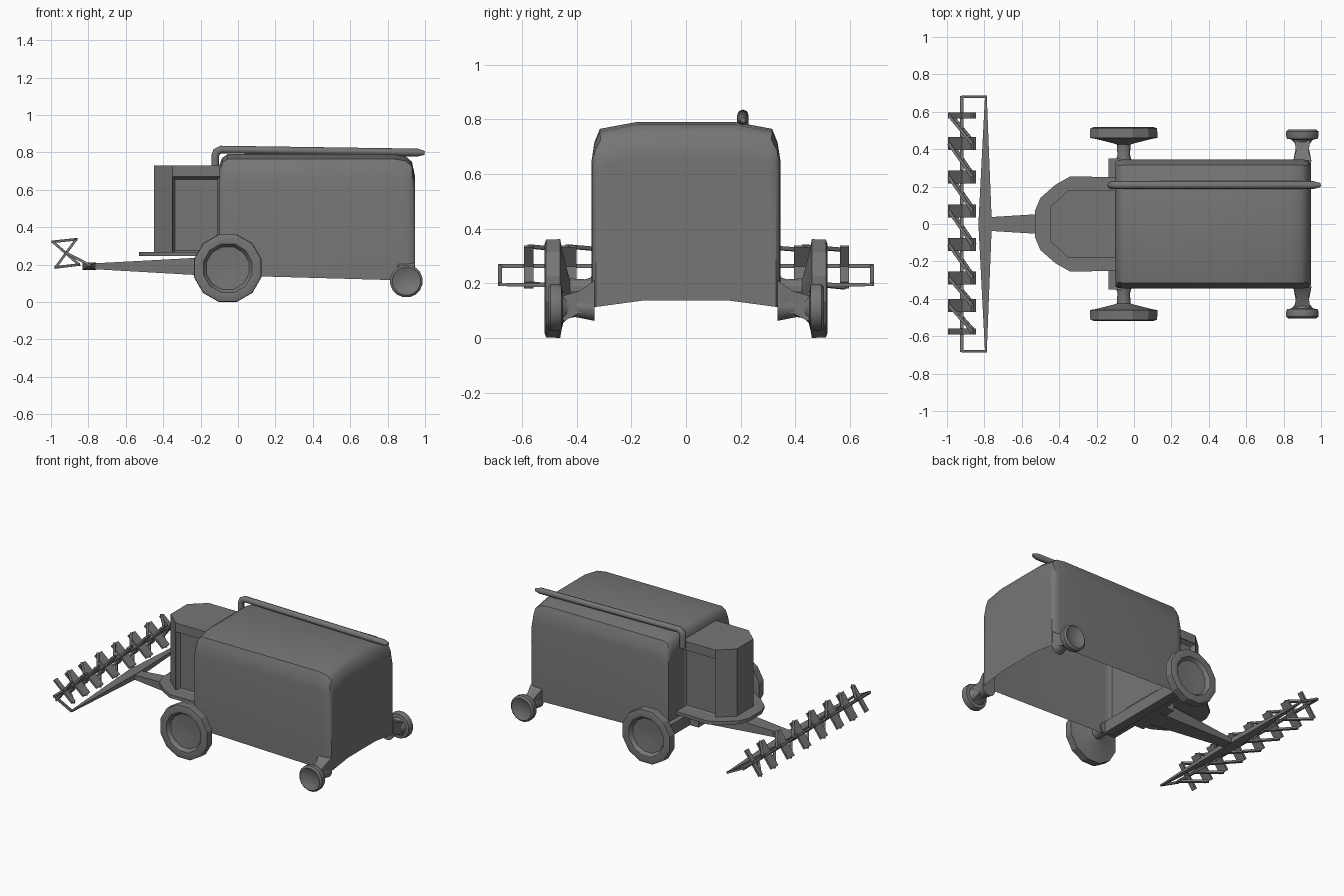
import bpy, bmesh, math
from mathutils import Vector, Matrix

cube = bpy.data.objects.get("Cube")
if cube:
    bpy.data.objects.remove(cube, do_unlink=True)

grey = bpy.data.materials.new("plain_grey")
grey.use_nodes = True
colour = (0.18, 0.18, 0.18, 1)
grey.diffuse_color = colour
grey.node_tree.nodes["Principled BSDF"].inputs["Base Color"].default_value = colour


def finish(name, bm, smooth=None):
    """Turn a bmesh into a named object, optionally smooth below an angle."""
    bmesh.ops.recalc_face_normals(bm, faces=bm.faces)
    mesh = bpy.data.meshes.new(name)
    bm.to_mesh(mesh)
    bm.free()
    mesh.materials.append(grey)
    ob = bpy.data.objects.new(name, mesh)
    bpy.context.collection.objects.link(ob)
    if smooth:
        bpy.ops.object.select_all(action='DESELECT')
        ob.select_set(True)
        bpy.context.view_layer.objects.active = ob
        bpy.ops.object.shade_smooth_by_angle(angle=math.radians(smooth))


def loft(rings):
    """Skin closed rings of equal length and cap both ends."""
    bm = bmesh.new()
    loops = [[bm.verts.new(p) for p in ring] for ring in rings]
    n = len(loops[0])
    for a, b in zip(loops, loops[1:]):
        for i in range(n):
            j = (i + 1) % n
            bm.faces.new((a[i], a[j], b[j], b[i]))
    bm.faces.new(loops[0])
    bm.faces.new(loops[-1])
    bmesh.ops.recalc_face_normals(bm, faces=bm.faces)
    return bm


def mirrored(half):
    """Complete a half outline of (a, y) pairs across y = 0."""
    return half + [(a, -y) for a, y in reversed(half)]


def lathe_y(profile, x, z, sides, sign):
    """Lathe (y, radius) pairs around an axis along y."""
    rings = []
    for y, r in profile:
        angles = [2 * math.pi * (k + 0.5) / sides for k in range(sides)]
        rings.append([(x + r * math.cos(t), sign * y, z + r * math.sin(t)) for t in angles])
    return loft(rings)


def bar(bm, a, b, wide, thick):
    """Add a box from a to b, wide along y where possible."""
    a, b = Vector(a), Vector(b)
    d = (b - a).normalized()
    side = Vector((0, 1, 0)) if abs(d.y) < 0.95 else Vector((1, 0, 0))
    up = d.cross(side).normalized()
    side = up.cross(d).normalized()
    rot = Matrix((d, side, up)).transposed().to_4x4()
    size = Matrix.Diagonal(((b - a).length, wide, thick, 1))
    bmesh.ops.create_cube(bm, size=1, matrix=Matrix.Translation((a + b) / 2) @ rot @ size)


# Rounded main body: sections along x as (x, roof drop, side inset)
def body_ring(x, drop, inset):
    low = 0.143 - 0.028 * (x + 0.1)
    half = [(0.138, 0.15), (low, 0.345 - inset), (0.65 - drop * 0.4, 0.345 - inset),
            (0.715 - drop * 0.7, 0.335 - inset), (0.765 - drop, 0.315 - inset),
            (0.79 - drop, 0.18)]
    return [(x, y, z) for z, y in mirrored(half)]


sections = [(-0.1, 0.06, 0.012), (-0.085, 0.02, 0.003), (-0.055, 0, 0), (0.83, 0, 0),
            (0.895, 0.01, 0), (0.93, 0.04, 0.003), (0.945, 0.11, 0.015)]
bm = loft([body_ring(*s) for s in sections])
# The hull is an open shell underneath
floor = [f for f in bm.faces if f.normal.z < -0.9 and f.calc_center_median().z < 0.2]
bmesh.ops.delete(bm, geom=floor, context='FACES')
ends = [f for f in bm.faces if abs(f.normal.x) > 0.99]
bmesh.ops.inset_individual(bm, faces=ends, thickness=0.03)
finish("main_body", bm, 40)

# Cab with recessed side panels
outline = mirrored([(-0.095, 0.18), (-0.35, 0.18), (-0.45, 0.09)])
bm = loft([[(x, y, z) for x, y in outline] for z in (0.26, 0.67, 0.73)])
for width, depth in ((0.002, -0.012), (0.018, -0.02)):
    bm.normal_update()
    panels = [f for f in bm.faces if abs(f.normal.y) > 0.9
              and f.calc_center_median().z < 0.6 and f.calc_area() > 0.03]
    bmesh.ops.inset_individual(bm, faces=panels, thickness=width, depth=depth)
finish("cab", bm)

# Platform under the cab
outline = mirrored([(-0.095, 0.25), (-0.34, 0.255), (-0.42, 0.21), (-0.5, 0.14), (-0.53, 0.07)])
finish("cab_platform", loft([[(x, y, z) for x, y in outline] for z in (0.245, 0.268)]))

# Chassis block and front axle
bm = bmesh.new()
bar(bm, (-0.2, 0, 0.195), (-0.06, 0, 0.195), 0.3, 0.1)
bar(bm, (-0.09, -0.35, 0.185), (-0.09, 0.35, 0.185), 0.09, 0.08)
finish("chassis", bm)

# Tapered feeder arm
arm = [(-0.15, 0.075, 0.14, 0.24), (-0.8, 0.035, 0.177, 0.205)]
finish("feeder_arm", loft([[(x, -w, b), (x, w, b), (x, w, t), (x, -w, t)] for x, w, b, t in arm]))

# Cutter beam, widest at the middle
beam = [(-0.68, -0.797, -0.787, 0.19, 0.2), (0, -0.832, -0.76, 0.172, 0.21),
        (0.68, -0.797, -0.787, 0.19, 0.2)]
finish("cutter_beam", loft([[(l, y, b), (r, y, b), (r, y, t), (l, y, t)]
                            for y, l, r, b, t in beam]))

# Reel axle and end arms
bm = bmesh.new()
bar(bm, (-0.92, -0.685, 0.263), (-0.92, 0.685, 0.263), 0.018, 0.014)
for s in (-1, 1):
    bar(bm, (-0.79, s * 0.68, 0.196), (-0.92, s * 0.68, 0.263), 0.014, 0.014)
finish("reel_frame", bm)

# Crossed paddles joined by diagonal rods
bm = bmesh.new()
top_back, low_front = (-0.99, 0.322), (-0.85, 0.2)
low_back, top_front = (-0.975, 0.185), (-0.865, 0.335)
stations = [0.58, 0.43, 0.252, 0.07, -0.11, -0.288, -0.435, -0.575]
for y in stations:
    wide = 0.034 if abs(y) > 0.5 else 0.07
    for (xa, za), (xb, zb) in ((top_back, low_front), (low_back, top_front)):
        bar(bm, (xa, y, za), (xb, y, zb), wide, 0.014)
for y, following in zip(stations, stations[1:]):
    for (xa, za), (xb, zb) in ((top_back, top_front), (low_back, low_front)):
        bar(bm, (xa, y, za), (xb, following, zb), 0.016, 0.014)
finish("reel_paddles", bm)

# Wheels with hubs and dished outer faces
front_profile = [(0.335, 0.045), (0.37, 0.035), (0.425, 0.038), (0.432, 0.06),
                 (0.455, 0.155), (0.46, 0.187), (0.512, 0.185), (0.518, 0.165),
                 (0.515, 0.135), (0.49, 0.118), (0.482, 0.02)]
rear_profile = [(0.335, 0.05), (0.375, 0.042), (0.405, 0.036), (0.43, 0.04),
                (0.452, 0.06), (0.455, 0.083), (0.47, 0.088), (0.495, 0.088), (0.505, 0.076),
                (0.494, 0.05), (0.488, 0.02)]
# Axle fairings blend the body into the small wheels
fairing = [(0.335, 0.045, 0.112, 0.21), (0.35, 0.045, 0.108, 0.2),
           (0.39, 0.034, 0.09, 0.172), (0.45, 0.042, 0.06, 0.155)]
for sign, label in ((1, "back"), (-1, "front")):
    finish(label + "_side_large_wheel",
           lathe_y(front_profile, -0.055, 0.181, 12, sign), 25)
    finish(label + "_side_small_wheel",
           lathe_y(rear_profile, 0.9, 0.112, 16, sign), 40)
    rings = [[(0.9 - w, sign * y, b), (0.9 + w, sign * y, b),
              (0.9 + w, sign * y, t), (0.9 - w, sign * y, t)] for y, w, b, t in fairing]
    finish(label + "_side_axle_fairing", loft(rings), 40)

# Unloading pipe along the roof
curve = bpy.data.curves.new("unloading_pipe", 'CURVE')
curve.dimensions = '3D'
curve.bevel_depth = 0.021
curve.bevel_resolution = 2
curve.use_fill_caps = True
spline = curve.splines.new('POLY')
path = [(-0.122, 0.7), (-0.122, 0.78), (-0.115, 0.803), (-0.09, 0.815),
        (0.96, 0.799), (0.998, 0.797)]
spline.points.add(len(path) - 1)
for point, (x, z) in zip(spline.points, path):
    point.co = (x, 0.208, z, 1)
spline.points[len(path) - 1].radius = 0.5
curve.materials.append(grey)
pipe = bpy.data.objects.new("unloading_pipe", curve)
bpy.context.collection.objects.link(pipe)
